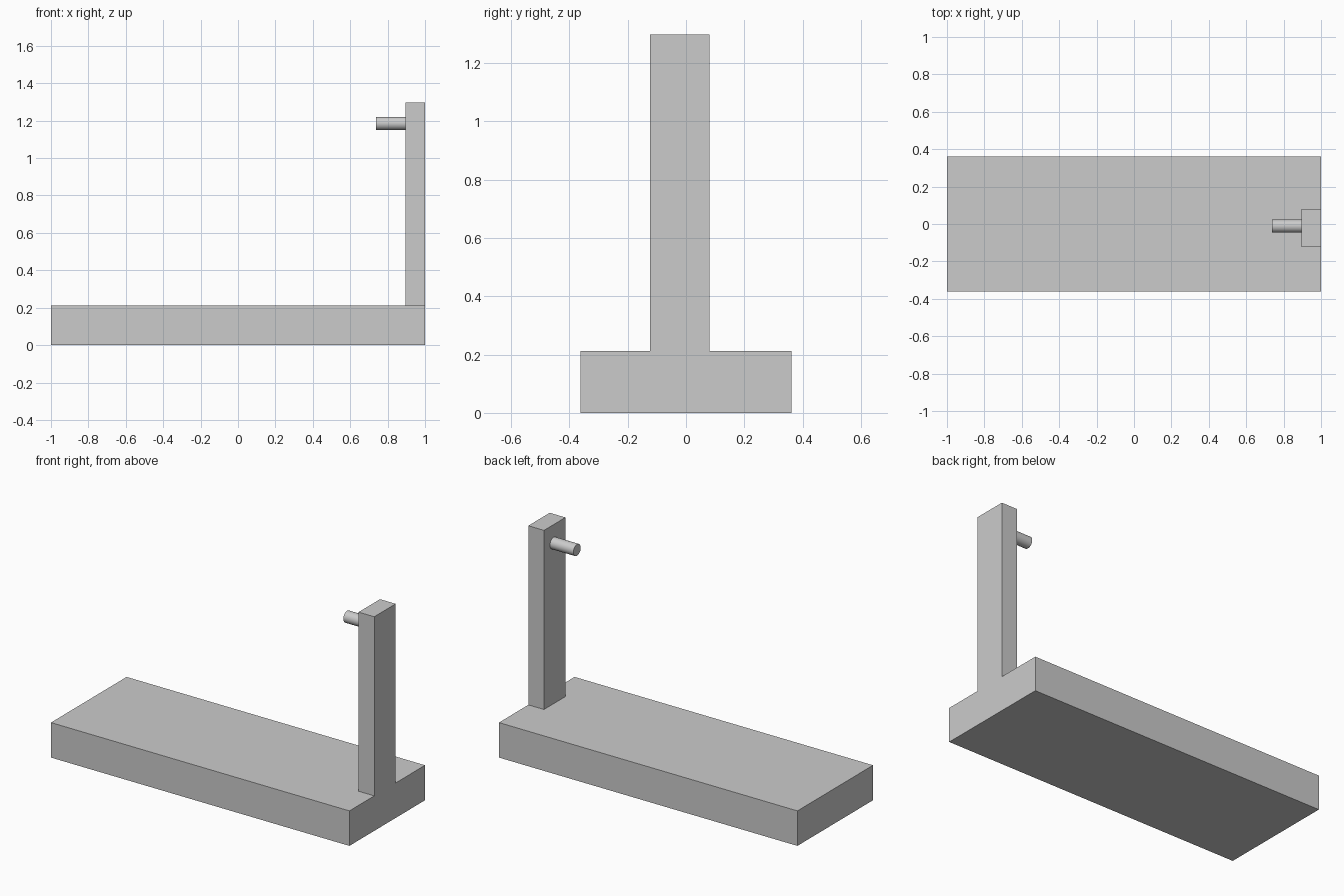
import bpy
import math

default_cube = bpy.data.objects.get("Cube")
if default_cube:
    bpy.data.objects.remove(default_cube, do_unlink=True)

# Single plain grey
grey = bpy.data.materials.new("light_grey")
grey.use_nodes = True
colour = (0.6, 0.6, 0.6, 1)
grey.diffuse_color = colour
grey.node_tree.nodes["Principled BSDF"].inputs["Base Color"].default_value = colour


def box(name, low, high):
    """Box between two opposite corners."""
    centre = [(a + b) / 2 for a, b in zip(low, high)]
    bpy.ops.mesh.primitive_cube_add(size=1, location=centre)
    obj = bpy.context.object
    obj.name = name
    obj.scale = [b - a for a, b in zip(low, high)]
    bpy.ops.object.transform_apply(location=False, rotation=False, scale=True)
    obj.data.materials.append(grey)
    return obj


base_top = 0.212
post_inner = 0.895

# Long slab and the upright standing at its left end
box("base", (-1, -0.362, 0), (1, 0.362, base_top))
box("post", (post_inner, -0.124, base_top), (1, 0.081, 1.297))

# Round peg pointing inward from the top of the post
peg_tip = 0.738
bpy.ops.mesh.primitive_cylinder_add(
    vertices=48, radius=0.035, depth=post_inner - peg_tip,
    location=((post_inner + peg_tip) / 2, -0.011, 1.185),
    rotation=(0, math.pi / 2, 0))
peg = bpy.context.object
peg.name = "peg"
peg.data.materials.append(grey)
bpy.ops.object.shade_smooth_by_angle()
